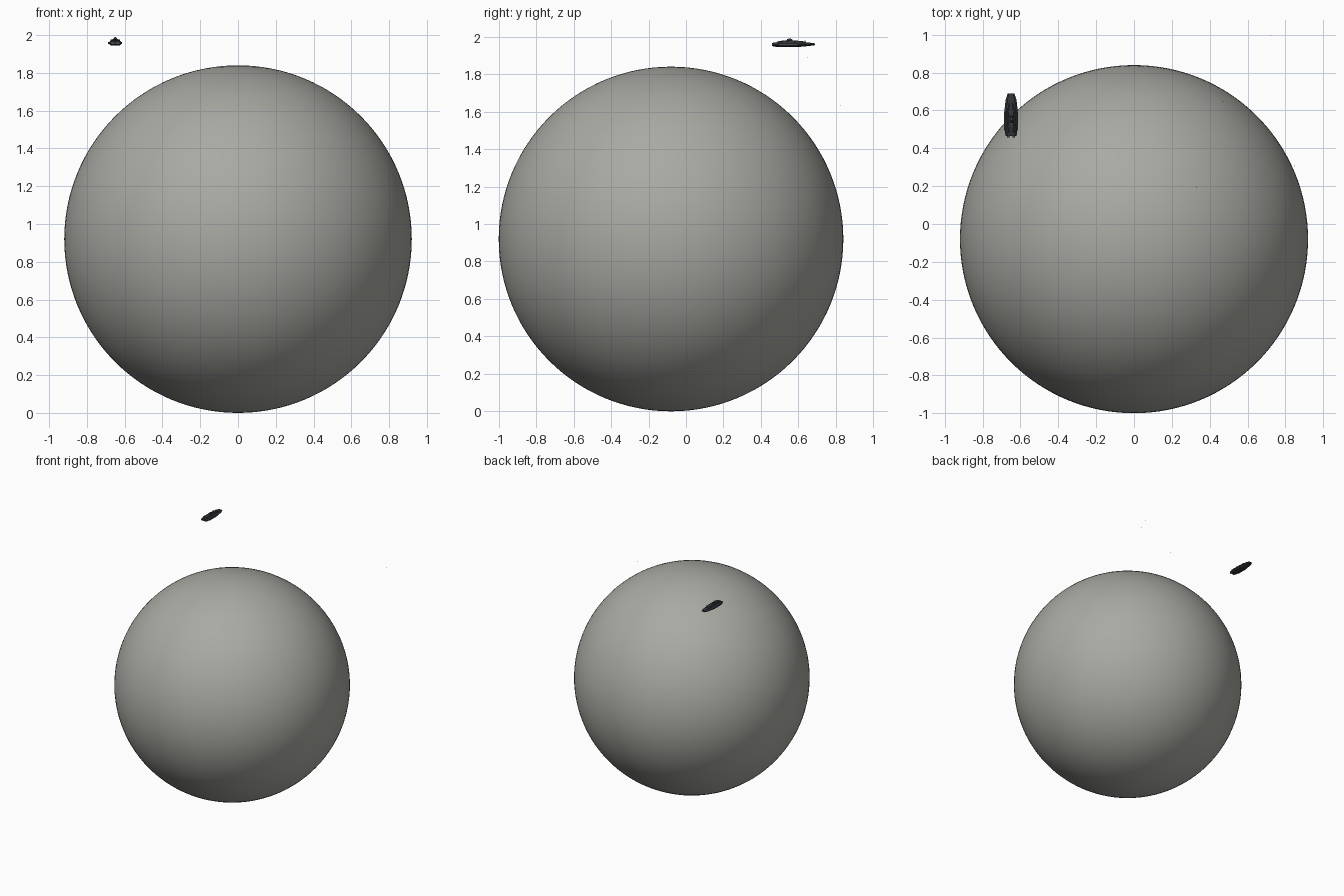
import bpy, bmesh, math
from mathutils import Vector

old = bpy.data.objects.get("Cube")
if old:
    bpy.data.objects.remove(old, do_unlink=True)


def material(name, rgb):
    m = bpy.data.materials.new(name)
    m.use_nodes = True
    m.diffuse_color = (*rgb, 1)
    m.node_tree.nodes["Principled BSDF"].inputs["Base Color"].default_value = (*rgb, 1)
    return m


STONE = material("moon grey", (0.40, 0.40, 0.37))
HULL = material("dark hull grey", (0.03, 0.036, 0.042))
PLATE = material("mid hull grey", (0.065, 0.075, 0.085))
LIGHT = material("pale deck grey", (0.25, 0.27, 0.28))


def finish(name, bm, mat):
    bmesh.ops.recalc_face_normals(bm, faces=bm.faces)
    mesh = bpy.data.meshes.new(name)
    bm.to_mesh(mesh)
    bm.free()
    mesh.materials.append(mat)
    ob = bpy.data.objects.new(name, mesh)
    bpy.context.collection.objects.link(ob)
    return ob


def loft(name, stations, outline, mat, cx):
    """Skin a cross-section outline along y; station = (y, half width, bottom, top)."""
    bm = bmesh.new()
    rings = [[bm.verts.new((cx + u * w, y, lo + v * (hi - lo))) for u, v in outline]
             for y, w, lo, hi in stations]
    n = len(outline)
    for a, b in zip(rings, rings[1:]):
        for i in range(n):
            j = (i + 1) % n
            bm.faces.new((a[i], a[j], b[j], b[i]))
    bm.faces.new(rings[0])
    bm.faces.new(rings[-1])
    return finish(name, bm, mat)


def box(name, centre, size, mat, taper=1.0):
    bm = bmesh.new()
    bmesh.ops.create_cube(bm, size=1)
    for v in bm.verts:
        k = taper if v.co.z > 0 else 1
        v.co = Vector(centre) + Vector((v.co.x * size[0] * k, v.co.y * size[1] * k, v.co.z * size[2]))
    return finish(name, bm, mat)


def cylinder(name, centre, radius, depth, mat, along_y=False):
    bm = bmesh.new()
    bmesh.ops.create_cone(bm, cap_ends=True, segments=12, radius1=radius, radius2=radius, depth=depth)
    if along_y:
        for v in bm.verts:
            v.co = Vector((v.co.x, v.co.z, v.co.y))
    bmesh.ops.translate(bm, verts=bm.verts, vec=centre)
    return finish(name, bm, mat)


# Great round moon
bpy.ops.mesh.primitive_uv_sphere_add(segments=128, ring_count=64, radius=0.92, location=(0, -0.08, 0.92))
moon = bpy.context.object
moon.name = "moon"
moon.data.materials.append(STONE)
bpy.ops.object.shade_smooth()

# Large ship: faceted hull, bow towards +y
CX = -0.65
SECTION = [(-0.6, 0), (0.6, 0), (1, 0.35), (1, 0.55), (0.65, 1), (-0.65, 1), (-1, 0.55), (-1, 0.35)]
loft("ship_hull", [(0.465, 0.028, 1.949, 1.968), (0.48, 0.032, 1.946, 1.970),
                   (0.53, 0.035, 1.944, 1.974), (0.60, 0.035, 1.945, 1.973),
                   (0.655, 0.029, 1.950, 1.969), (0.690, 0.018, 1.955, 1.964)], SECTION, HULL, CX)
loft("ship_upper_deck", [(0.485, 0.014, 1.966, 1.974), (0.52, 0.020, 1.968, 1.980),
                         (0.58, 0.020, 1.968, 1.980), (0.64, 0.011, 1.966, 1.973)], SECTION, HULL, CX)
box("ship_tower", (CX, 0.553, 1.982), (0.020, 0.036, 0.010), HULL, 0.75)
box("ship_bridge", (CX, 0.553, 1.988), (0.010, 0.016, 0.005), PLATE, 0.8)

# Fittings repeated on both sides
for side, label in ((-1, "right"), (1, "left")):
    cylinder(f"{label}_engine", (CX + side * 0.015, 0.464, 1.958), 0.007, 0.012, PLATE, True)
    box(f"{label}_side_pod", (CX + side * 0.034, 0.545, 1.958), (0.006, 0.10, 0.009), PLATE)
    for i in range(4):
        y = 0.50 + i * 0.04
        cylinder(f"{label}_turret_{i + 1}", (CX + side * 0.021, y, 1.973), 0.004, 0.006, PLATE)
        box(f"{label}_deck_light_{i + 1}", (CX + side * 0.011, y + 0.015, 1.979),
            (0.003, 0.004, 0.003), LIGHT)

# Distant escort craft, tiny wedges with a crossing wing
ESCORTS = [(0.72, 0.998, 1.71), (0.31, 0.826, 1.634), (0.85, 0.307, 1.55),
           (0.47, 0.65, 1.89), (0.33, 0.195, 1.94)]
for i, (x, y, z) in enumerate(ESCORTS):
    loft(f"escort_{i + 1}_body", [(y - 0.002, 0.0008, z - 0.0005, z + 0.0005),
                                  (y + 0.002, 0.0003, z - 0.0002, z + 0.0002)], SECTION, HULL, x)
    box(f"escort_{i + 1}_wing", (x, y - 0.001, z), (0.004, 0.001, 0.0004), PLATE)
